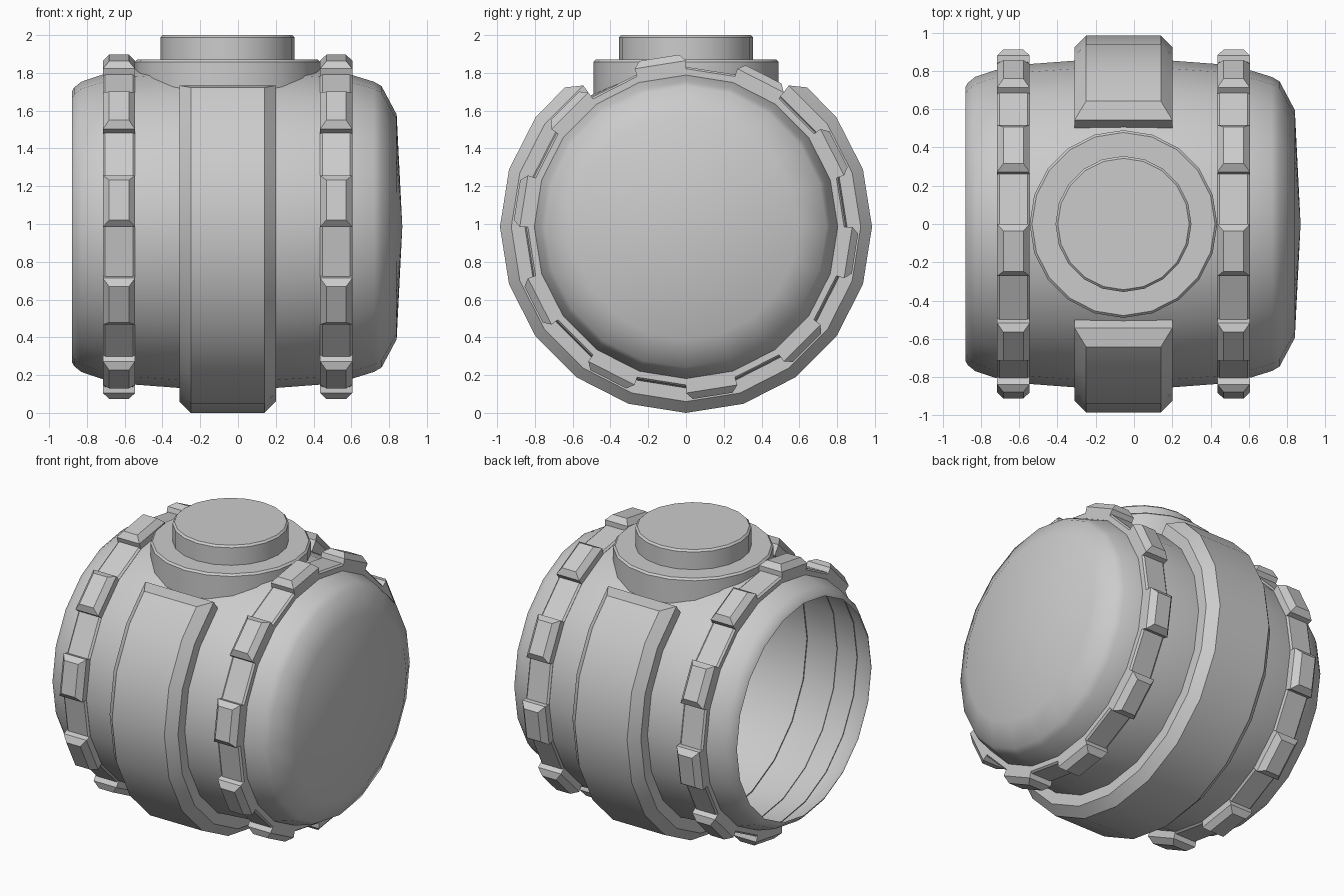
import bpy, bmesh
from math import sin, cos, radians, sqrt

if "Cube" in bpy.data.objects:
    bpy.data.objects.remove(bpy.data.objects["Cube"])

CZ = 0.985      # height of the barrel axis
CX = -0.055     # symmetry plane of rings, band and cap
N = 20          # sides of every round part


def ring_point(x, r, deg):
    """Point on a circle around the barrel axis."""
    return (x, r * cos(radians(deg)), CZ + r * sin(radians(deg)))


def finish(bm, name, angle=None):
    bmesh.ops.remove_doubles(bm, verts=bm.verts, dist=1e-5)
    bmesh.ops.recalc_face_normals(bm, faces=bm.faces)
    me = bpy.data.meshes.new(name)
    bm.to_mesh(me)
    bm.free()
    ob = bpy.data.objects.new(name, me)
    bpy.context.collection.objects.link(ob)
    if angle:
        bpy.ops.object.select_all(action='DESELECT')
        ob.select_set(True)
        bpy.context.view_layer.objects.active = ob
        bpy.ops.object.shade_smooth_by_angle(angle=radians(angle))
    return ob


def skin(bm, rows, closed):
    """Bridge neighbouring rows of points with quads."""
    vs = [[bm.verts.new(p) for p in row] for row in rows]
    count = len(vs) if closed else len(vs) - 1
    for i in range(count):
        a, b = vs[i], vs[(i + 1) % len(vs)]
        for j in range(len(a) - 1):
            bm.faces.new((a[j], a[j + 1], b[j + 1], b[j]))
    return vs


def lathe_x(name, profile, angle=None):
    bm = bmesh.new()
    skin(bm, [[ring_point(x, r, 360 * i / N) for x, r in profile] for i in range(N)], True)
    bmesh.ops.dissolve_degenerate(bm, edges=bm.edges, dist=1e-5)
    return finish(bm, name, angle)


def lathe_z(name, profile, foot=None):
    """Upright turned part; foot = barrel radius its lowest ring rests on."""
    rows = []
    for i in range(N):
        a = radians(360 * i / N)
        row = [(CX + r * cos(a), r * sin(a), z) for r, z in profile]
        if foot:
            x, y, _ = row[0]
            row[0] = (x, y, CZ + sqrt(foot ** 2 - y ** 2))
        rows.append(row)
    bm = bmesh.new()
    skin(bm, rows, True)
    bmesh.ops.dissolve_degenerate(bm, edges=bm.edges, dist=1e-5)
    return finish(bm, name, 30)


# barrel shell: open on the left, shallow domed cap on the right
lathe_x("barrel_body", [
    (-0.88, 0.715), (-0.868, 0.737), (-0.83, 0.768), (-0.72, 0.805), (-0.55, 0.835),
    (-0.31, 0.853), (CX, 0.86), (0.20, 0.853), (0.44, 0.835), (0.60, 0.805),
    (0.72, 0.768), (0.76, 0.745), (0.84, 0.595), (0.87, 0.0)], 60)

# two hoops with a raised stud on every other side
for side, s in (("left", -1), ("right", 1)):
    xi, xo = CX + s * 0.49, CX + s * 0.66
    lathe_x(side + "_hoop", [
        (xi, 0.83), (xi, 0.837), (xi + s * 0.012, 0.847),
        (xo - s * 0.012, 0.847), (xo, 0.837), (xo, 0.80)])
    bm = bmesh.new()
    for k in range(10):
        a = 90 + 36 * k
        loops = []
        for r, dx, da in ((0.835, 0, 0), (0.88, 0, 0), (0.912, 0.033, 2.3)):
            x0, x1 = xi + s * dx, xo - s * dx
            a0, a1 = a + da, a + 18 - da
            loops.append([ring_point(x0, r, a0), ring_point(x1, r, a0),
                          ring_point(x1, r, a1), ring_point(x0, r, a1),
                          ring_point(x0, r, a0)])
        vs = skin(bm, loops, False)
        bm.faces.new(vs[-1][:4])
    finish(bm, side + "_hoop_studs")

# thick chamfered centre band, open under the top port
section = [(-0.31, 0.845), (-0.31, 0.925), (-0.25, 0.985),
           (0.14, 0.985), (0.20, 0.925), (0.20, 0.845)]
rows = []
for i in range(17):
    deg = 54 - 18 * i
    inset = -5 if i == 0 else 5 if i == 16 else 0
    rows.append([ring_point(x, r - (0.007 if inset and r > 0.95 else 0),
                            deg + (inset if r > 0.95 else 0)) for x, r in section])
bm = bmesh.new()
vs = skin(bm, rows, False)
for e in (vs[0], vs[-1]):
    bm.faces.new((e[0], e[1], e[4], e[5]))
    bm.faces.new((e[1], e[2], e[3], e[4]))
finish(bm, "centre_band", 25)

# round port on top
lathe_z("port_base", [(0.49, 1.7), (0.49, 1.858), (0.478, 1.87), (0.34, 1.87)], foot=0.83)
lathe_z("port_cap", [(0.355, 1.865), (0.355, 1.988), (0.343, 2.0), (0.0, 2.0)])
